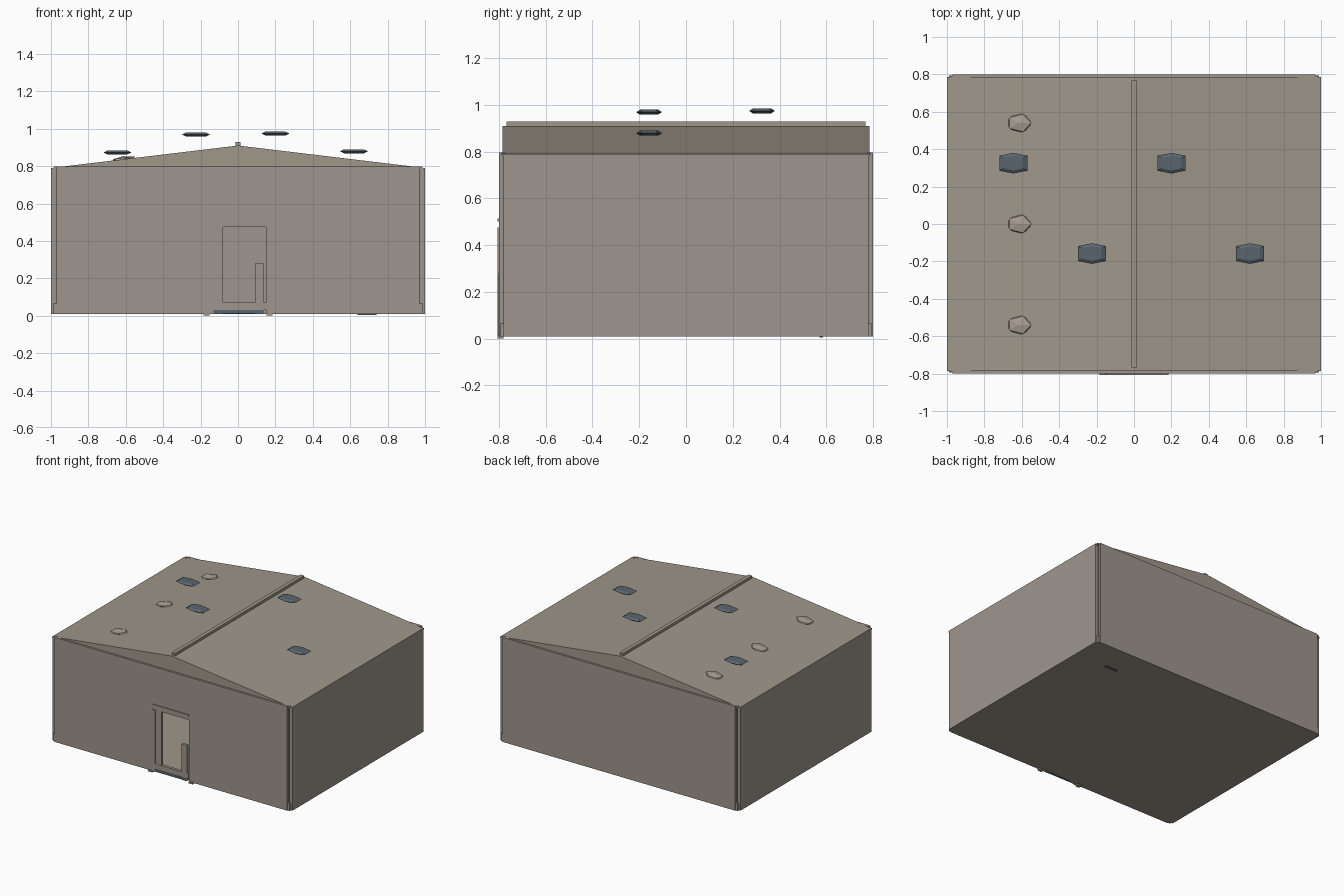
import bpy, bmesh, math
from mathutils import Matrix

if "Cube" in bpy.data.objects:
    bpy.data.objects.remove(bpy.data.objects["Cube"])


def material(name, rgb):
    m = bpy.data.materials.new(name)
    m.diffuse_color = (*rgb, 1)
    m.use_nodes = True
    m.node_tree.nodes["Principled BSDF"].inputs["Base Color"].default_value = m.diffuse_color
    return m


WALL = material("warm_grey_wall", (0.345, 0.302, 0.268))
ROOF = material("tan_grey_roof", (0.350, 0.308, 0.255))
STONE = material("pale_stone", (0.380, 0.335, 0.285))
TRIM = material("brown_grey_trim", (0.300, 0.250, 0.210))
SLATE = material("blue_slate", (0.100, 0.130, 0.155))


def finish(bm, name, mat):
    bmesh.ops.recalc_face_normals(bm, faces=bm.faces)
    me = bpy.data.meshes.new(name)
    bm.to_mesh(me)
    bm.free()
    me.materials.append(mat)
    ob = bpy.data.objects.new(name, me)
    bpy.context.collection.objects.link(ob)
    return ob


def box(name, x, y, z, mat):
    """Box from (min, max) ranges."""
    bm = bmesh.new()
    bmesh.ops.create_cube(bm, size=1)
    for v in bm.verts:
        v.co = [r[0] if c < 0 else r[1] for c, r in zip(v.co, (x, y, z))]
    return finish(bm, name, mat)


def extrude_y(name, outline, y0, y1, mat):
    """Solid from an x-z outline pushed along y."""
    bm = bmesh.new()
    face = bm.faces.new([bm.verts.new((x, y0, z)) for x, z in outline])
    ext = bmesh.ops.extrude_face_region(bm, geom=[face])
    moved = [g for g in ext["geom"] if isinstance(g, bmesh.types.BMVert)]
    bmesh.ops.translate(bm, verts=moved, vec=(0, y1 - y0, 0))
    return finish(bm, name, mat)


# Floor slab and walls; the front wall is one outline with a doorway notch
box("floor_slab", (-0.97, 0.97), (-0.78, 0.78), (0.01, 0.03), ROOF)
for s, side in ((-1, "left"), (1, "right")):
    box(side + "_wall", sorted((s * 0.97, s * 1.0)), (-0.78, 0.78), (0.01, 0.79), WALL)
box("back_wall", (-0.97, 0.97), (0.78, 0.80), (0.01, 0.797), WALL)
extrude_y("front_wall", [(-0.97, 0.01), (-0.08, 0.01), (-0.08, 0.475), (0.15, 0.475),
                         (0.15, 0.01), (0.97, 0.01), (0.97, 0.797), (-0.97, 0.797)],
          -0.80, -0.78, WALL)

# Low gabled roof and ridge cap
extrude_y("roof", [(-1, 0.78), (1, 0.78), (1, 0.79), (0, 0.91), (-1, 0.79)],
          -0.785, 0.785, ROOF)
box("ridge_cap", (-0.014, 0.014), (-0.768, 0.768), (0.89, 0.928), ROOF)

# Corner posts with feet and top caps, set in the notched corners
for sx in (-1, 1):
    for sy in (-1, 1):
        def corner(name, ex, ey, z, mat):
            box(name, sorted((sx * 0.965, sx * ex)), sorted((sy * 0.775, sy * ey)), z, mat)
        corner("corner_post", 0.975, 0.785, (0.01, 0.79), TRIM)
        corner("corner_foot", 0.988, 0.795, (0.01, 0.065), WALL)
        corner("corner_cap", 0.985, 0.79, (0.785, 0.797), ROOF)

# Doorway trim
box("door_left_post", (-0.155, -0.130), (-0.806, -0.79), (0.01, 0.475), WALL)
box("door_short_post", (0.092, 0.135), (-0.803, -0.785), (0.01, 0.28), WALL)
box("door_lintel", (-0.15, 0.15), (-0.806, -0.79), (0.502, 0.515), WALL)
box("door_threshold", (-0.13, 0.15), (-0.802, -0.78), (0.03, 0.07), WALL)
box("door_step", (-0.13, 0.13), (-0.804, -0.78), (0.012, 0.03), SLATE)
for s in (-1, 1):
    box("door_foot", sorted((s * 0.152, s * 0.185)), (-0.806, -0.78), (0, 0.014), WALL)
box("underside_plate", (0.64, 0.74), (0.57, 0.585), (0.004, 0.01), SLATE)


# Floating slate lozenges: six-sided lens with flat top and bottom
def lozenge(x, y, z):
    bm = bmesh.new()
    rings = []
    for dz, k in ((-0.011, 0.7), (0, 1), (0.011, 0.7)):
        ring = []
        for i in range(6):
            a = math.radians(30 + 60 * i)
            ry = 0.055 if i in (1, 4) else 0.08
            ring.append(bm.verts.new((x + k * 0.0866 * math.cos(a),
                                      y + k * ry * math.sin(a), z + dz)))
        rings.append(ring)
    for lo, hi in zip(rings, rings[1:]):
        for i in range(6):
            j = (i + 1) % 6
            bm.faces.new((lo[i], lo[j], hi[j], hi[i]))
    bm.faces.new(rings[0])
    bm.faces.new(rings[2])
    finish(bm, "slate_lozenge", SLATE)


for place in ((-0.645, 0.325, 0.873), (0.20, 0.325, 0.974),
              (-0.225, -0.158, 0.969), (0.62, -0.158, 0.879)):
    lozenge(*place)

# Faceted stones half sunk in the left roof slope
for y in (-0.54, 0, 0.54):
    bm = bmesh.new()
    bmesh.ops.create_icosphere(bm, subdivisions=1, radius=1)
    bmesh.ops.transform(bm, verts=bm.verts, matrix=(
        Matrix.Translation((-0.613, y, 0.836)) @ Matrix.Rotation(-math.atan(0.12), 4, "Y")
        @ Matrix.Diagonal((0.072, 0.055, 0.017, 1))))
    finish(bm, "roof_stone", STONE)
